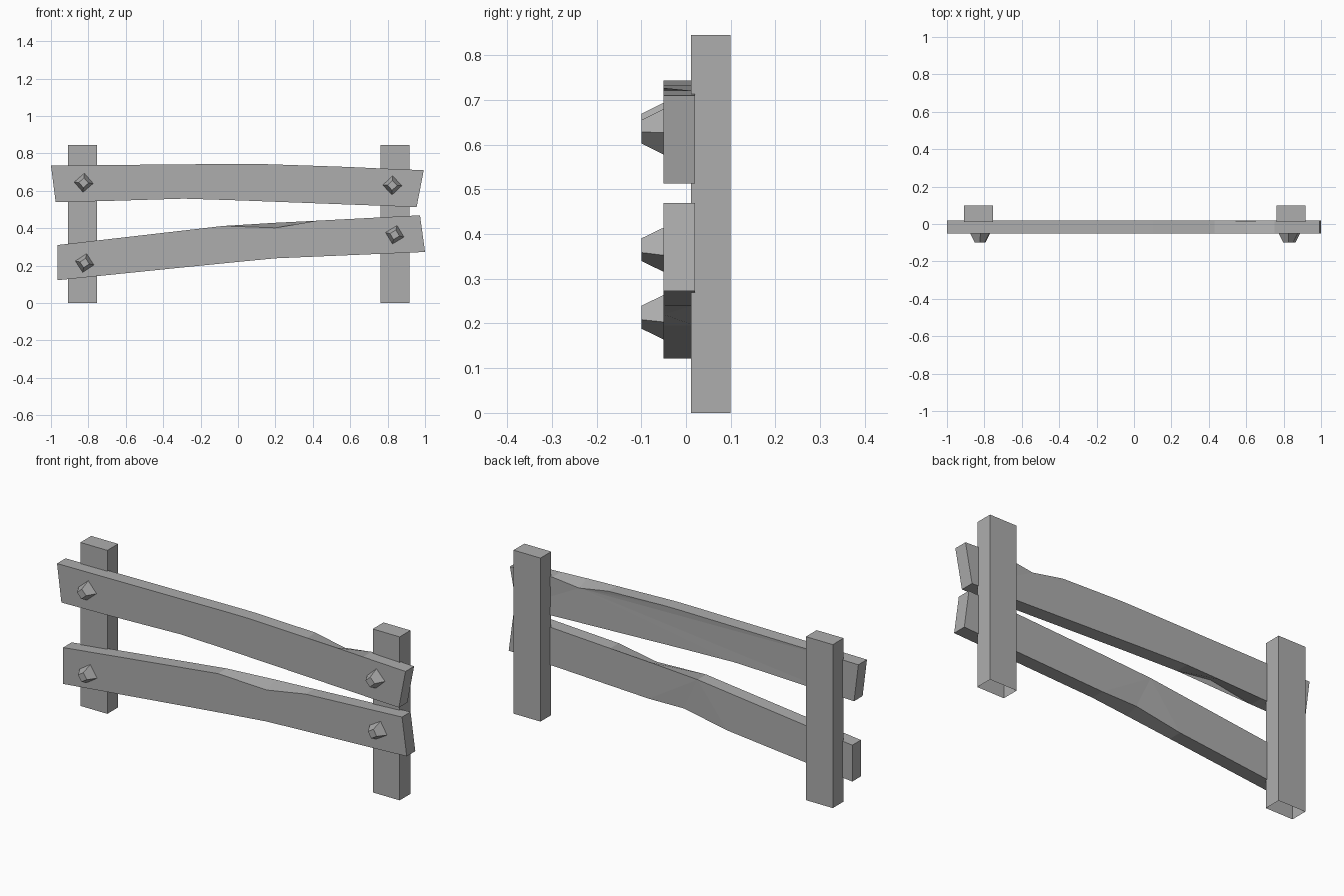
import bpy
import bmesh
from math import radians
from mathutils import Matrix, Vector

if "Cube" in bpy.data.objects:
    bpy.data.objects.remove(bpy.data.objects["Cube"], do_unlink=True)

grey = bpy.data.materials.new("weathered grey")
grey.use_nodes = True
colour = (0.42, 0.42, 0.42, 1)
grey.diffuse_color = colour
grey.node_tree.nodes["Principled BSDF"].inputs["Base Color"].default_value = colour


def finish(bm, name):
    bmesh.ops.recalc_face_normals(bm, faces=bm.faces)
    mesh = bpy.data.meshes.new(name)
    bm.to_mesh(mesh)
    bm.free()
    mesh.materials.append(grey)
    obj = bpy.data.objects.new(name, mesh)
    bpy.context.collection.objects.link(obj)
    return obj


# Posts: upright boxes, open underneath
def post(name, x):
    bm = bmesh.new()
    bmesh.ops.create_cube(bm, size=1)
    bmesh.ops.scale(bm, vec=(0.154, 0.088, 0.845), verts=bm.verts)
    bmesh.ops.translate(bm, vec=(x, 0.055, 0.4225), verts=bm.verts)
    base = min(bm.faces, key=lambda f: f.calc_center_median().z)
    bmesh.ops.delete(bm, geom=[base], context='FACES_ONLY')
    # Normals stay outward on the open box
    return finish(bm, name)


# Planks: an outline run front to back; chips move one front or back corner
def plank(name, outline, front_chips, back_chips):
    bm = bmesh.new()
    rings = []
    for y, chips in ((-0.05, front_chips), (0.02, back_chips)):
        ring = []
        for i, (x, z) in enumerate(outline):
            dy, dz = chips.get(i, (0, 0))
            ring.append(bm.verts.new((x, y + dy, z + dz)))
        rings.append(ring)
    front, back = rings
    caps = [bm.faces.new(front), bm.faces.new(back[::-1])]
    for i in range(len(outline)):
        j = (i + 1) % len(outline)
        bm.faces.new((front[j], front[i], back[i], back[j]))
    bmesh.ops.triangulate(bm, faces=caps, ngon_method='BEAUTY')
    return finish(bm, name)


# Bolts: tapered four-sided heads pointing forward
def bolt(name, x, z, turn):
    bm = bmesh.new()
    bmesh.ops.create_cone(bm, cap_ends=True, segments=4, radius1=0.051,
                          radius2=0.026, depth=0.05)
    place = (Matrix.Translation(Vector((x, -0.075, z)))
             @ Matrix.Rotation(radians(turn), 4, 'Y')
             @ Matrix.Rotation(radians(90), 4, 'X'))
    bmesh.ops.transform(bm, matrix=place, verts=bm.verts)
    return finish(bm, name)


post("right_post", -0.832)
post("left_post", 0.84)

plank("upper_plank",
      [(-1, 0.735), (-0.975, 0.54), (-0.72, 0.545), (-0.48, 0.553),
       (-0.29, 0.558), (0, 0.549), (0.955, 0.513), (0.993, 0.71),
       (0.75, 0.72), (0.6, 0.727), (0.43, 0.733), (0.1, 0.744), (0, 0.744)],
      {3: (0.006, 0.026)}, {9: (-0.004, -0.025)})

plank("lower_plank",
      [(-0.965, 0.31), (-0.965, 0.122), (-0.25, 0.195), (0, 0.22),
       (0.2, 0.239), (1, 0.273), (0.973, 0.469), (0.42, 0.44),
       (0.2, 0.429), (-0.08, 0.412)],
      {8: (0, -0.027)}, {3: (-0.004, 0.02)})

for name, x, z, turn in (("upper_right_bolt", -0.825, 0.643, 4),
                         ("upper_left_bolt", 0.825, 0.629, 2),
                         ("lower_right_bolt", -0.82, 0.214, 12),
                         ("lower_left_bolt", 0.838, 0.365, 14)):
    bolt(name, x, z, turn)
